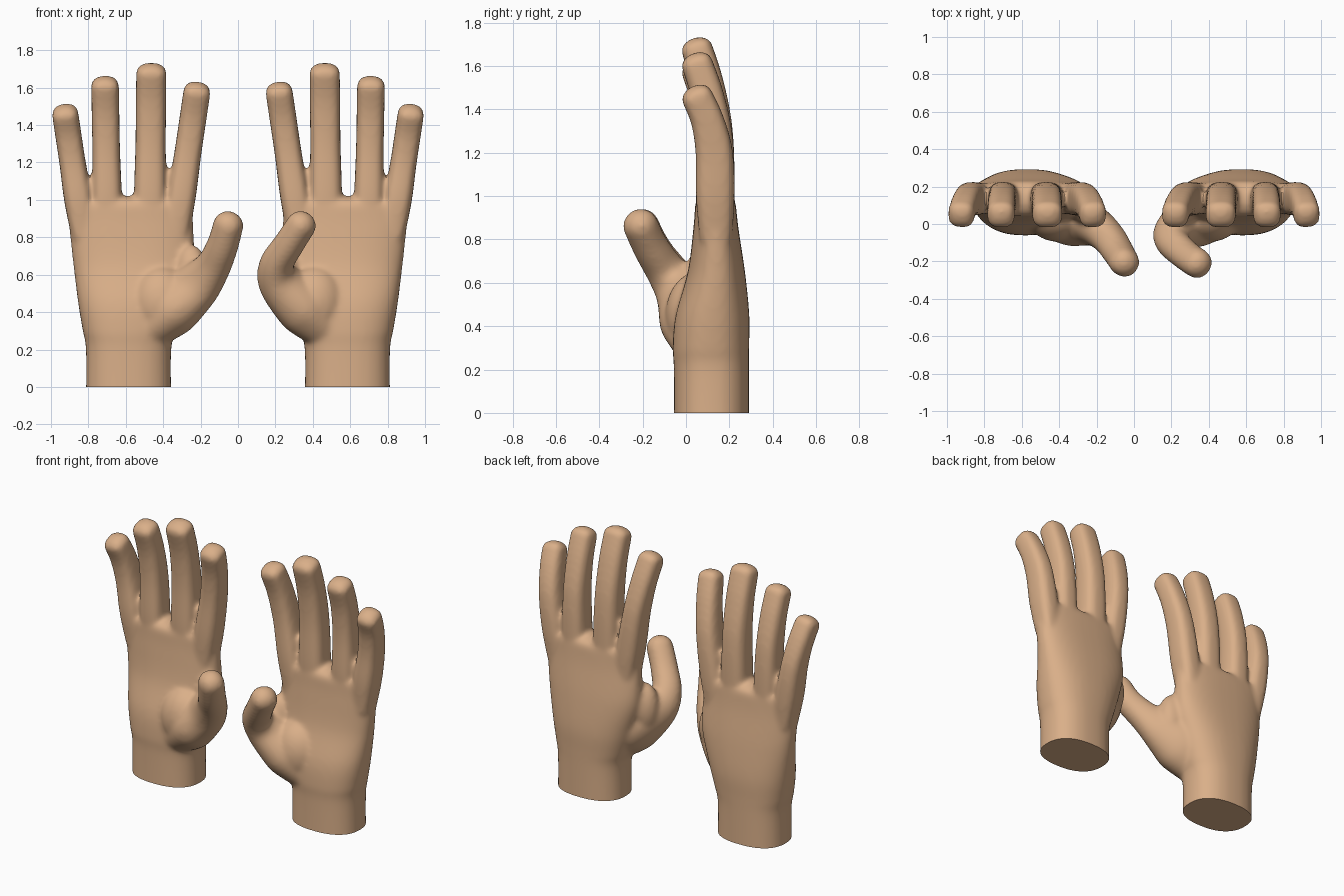
import bpy, bmesh, math
from mathutils import Vector

if "Cube" in bpy.data.objects:
    bpy.data.objects.remove(bpy.data.objects["Cube"])

skin = bpy.data.materials.new("skin tan")
skin.diffuse_color = (0.70, 0.43, 0.25, 1)
skin.use_nodes = True
skin.node_tree.nodes["Principled BSDF"].inputs["Base Color"].default_value = skin.diffuse_color


def catmull(rows, steps):
    """Smoothly interpolate rows of equal-length tuples."""
    out, n = [], len(rows)
    for i in range(n - 1):
        p = [rows[max(i - 1, 0)], rows[i], rows[i + 1], rows[min(i + 2, n - 1)]]
        for s in range(steps):
            t = s / steps
            out.append([0.5 * (2 * b + (c - a) * t + (2 * a - 5 * b + 4 * c - d) * t * t
                               + (3 * b - a - 3 * c + d) * t ** 3)
                        for a, b, c, d in zip(*p)])
    return out + [list(rows[-1])]


def loft(bm, rows, power, side=(1, 0, 0), cap=0.0, upright=False, sides=40):
    """Rows of (x, y, z, half width, half depth); cap is the length of the round end."""
    rows = catmull(rows, 6)
    rings = []
    for i, (x, y, z, w, d) in enumerate(rows):
        a, b = rows[max(i - 1, 0)], rows[min(i + 1, len(rows) - 1)]
        t = (Vector(b[:3]) - Vector(a[:3])).normalized()
        if upright:
            t = Vector((0, 0, 1))
        rings.append((Vector((x, y, z)), t, w, d))
    c, t, w, d = rings[-1]
    for k in range(1, 8):
        ang = math.radians(12 * k)
        f = math.cos(ang)
        rings.append((c + t * cap * math.sin(ang), t, w * f, d * f))
    loops = []
    for c, t, w, d in rings:
        v = t.cross(Vector(side)).normalized()
        u = v.cross(t)
        ring = []
        for k in range(sides):
            a = 2 * math.pi * k / sides
            cx, sy = math.cos(a), math.sin(a)
            ring.append(bm.verts.new(
                c + u * w * math.copysign(abs(cx) ** (2 / power), cx)
                + v * d * math.copysign(abs(sy) ** (2 / power), sy)))
        loops.append(ring)
    for r, s in zip(loops, loops[1:]):
        for k in range(sides):
            j = (k + 1) % sides
            bm.faces.new((r[k], r[j], s[j], s[k]))
    bm.faces.new(loops[0][::-1])
    bm.faces.new(loops[-1])


# Fingers: base x, tip x, tip height, half width
FINGERS = [(0.305, 0.212, 1.63, 0.072), (0.470, 0.463, 1.74, 0.081),
           (0.700, 0.712, 1.665, 0.074), (0.855, 0.930, 1.50, 0.070)]

# Wrist and palm sections
PALM = [(0.585, 0.117, -0.08, 0.228, 0.173), (0.585, 0.117, 0.20, 0.228, 0.173),
        (0.580, 0.115, 0.30, 0.250, 0.176), (0.570, 0.122, 0.45, 0.285, 0.170),
        (0.558, 0.140, 0.65, 0.322, 0.132), (0.570, 0.138, 0.85, 0.332, 0.104),
        (0.575, 0.136, 0.96, 0.332, 0.094)]

# Thumbs: the right one folds over the palm, the left one points outward
THUMB = {
    "right_hand": [(0.50, 0.06, 0.28, 0.10, 0.10), (0.36, 0.04, 0.42, 0.16, 0.14),
                   (0.23, -0.02, 0.55, 0.125, 0.11), (0.205, -0.09, 0.65, 0.092, 0.09),
                   (0.27, -0.16, 0.76, 0.082, 0.08), (0.338, -0.21, 0.865, 0.080, 0.078)],
    "left_hand": [(0.50, 0.06, 0.28, 0.10, 0.10), (0.36, 0.04, 0.42, 0.16, 0.14),
                  (0.23, 0.0, 0.53, 0.135, 0.11), (0.14, -0.07, 0.635, 0.098, 0.09),
                  (0.085, -0.15, 0.75, 0.084, 0.082), (0.052, -0.205, 0.865, 0.080, 0.078)]}


def build_hand(name, sign):
    bm = bmesh.new()
    loft(bm, PALM, 2.4, cap=0.06, upright=True)
    for bx, tx, top, w in FINGERS:
        h = top - 1.0

        def row(f, y, hw, hd):
            return (bx + (tx - bx) * f, y, 1.0 + h * f, hw, hd)
        loft(bm, [row(-0.4, 0.138, w * 0.9, 0.075), row(0, 0.135, w * 1.06, 0.089),
                  row(0.4, 0.130, w, 0.086), row(0.7, 0.098, w, 0.076),
                  row(0.92, 0.050, w, 0.072)], 2.9, cap=0.05)
    loft(bm, THUMB[name], 2.2, side=(0.8, 0.6, 0) if sign < 0 else (0.6, 0.8, 0), cap=0.075)
    # Thumb base pad and the web towards the index finger
    for c, r in (((0.41, 0.055, 0.45), (0.17, 0.15, 0.20)),
                 ((0.25, 0.07, 0.60), (0.09, 0.08, 0.16))):
        ball = bmesh.ops.create_uvsphere(bm, u_segments=32, v_segments=20, radius=1)["verts"]
        for v in ball:
            v.co = Vector([a + b * q for a, b, q in zip(c, r, v.co)])
    for v in bm.verts:
        v.co.x *= sign
    bmesh.ops.recalc_face_normals(bm, faces=bm.faces)
    mesh = bpy.data.meshes.new(name)
    bm.to_mesh(mesh)
    bm.free()
    obj = bpy.data.objects.new(name, mesh)
    bpy.context.collection.objects.link(obj)
    bpy.context.view_layer.objects.active = obj
    obj.select_set(True)

    # Fuse the parts into one skin and soften the joins
    m = obj.modifiers.new("fuse", "REMESH")
    m.mode, m.voxel_size = "VOXEL", 0.013
    m = obj.modifiers.new("soften", "SMOOTH")
    m.factor, m.iterations = 0.5, 12
    for m in list(obj.modifiers):
        bpy.ops.object.modifier_apply(modifier=m.name)

    # Cut the wrist flat at the ground
    bm = bmesh.new()
    bm.from_mesh(obj.data)
    bmesh.ops.bisect_plane(bm, geom=bm.verts[:] + bm.edges[:] + bm.faces[:],
                           plane_co=(0, 0, 0), plane_no=(0, 0, 1), clear_inner=True)
    rim = [e for e in bm.edges if e.is_boundary]
    bmesh.ops.contextual_create(bm, geom=rim)
    bmesh.ops.recalc_face_normals(bm, faces=bm.faces)
    bm.to_mesh(obj.data)
    bm.free()
    obj.data.materials.clear()
    obj.data.materials.append(skin)
    bpy.ops.object.shade_smooth_by_angle(angle=math.radians(40))
    obj.select_set(False)


build_hand("right_hand", 1)
build_hand("left_hand", -1)
